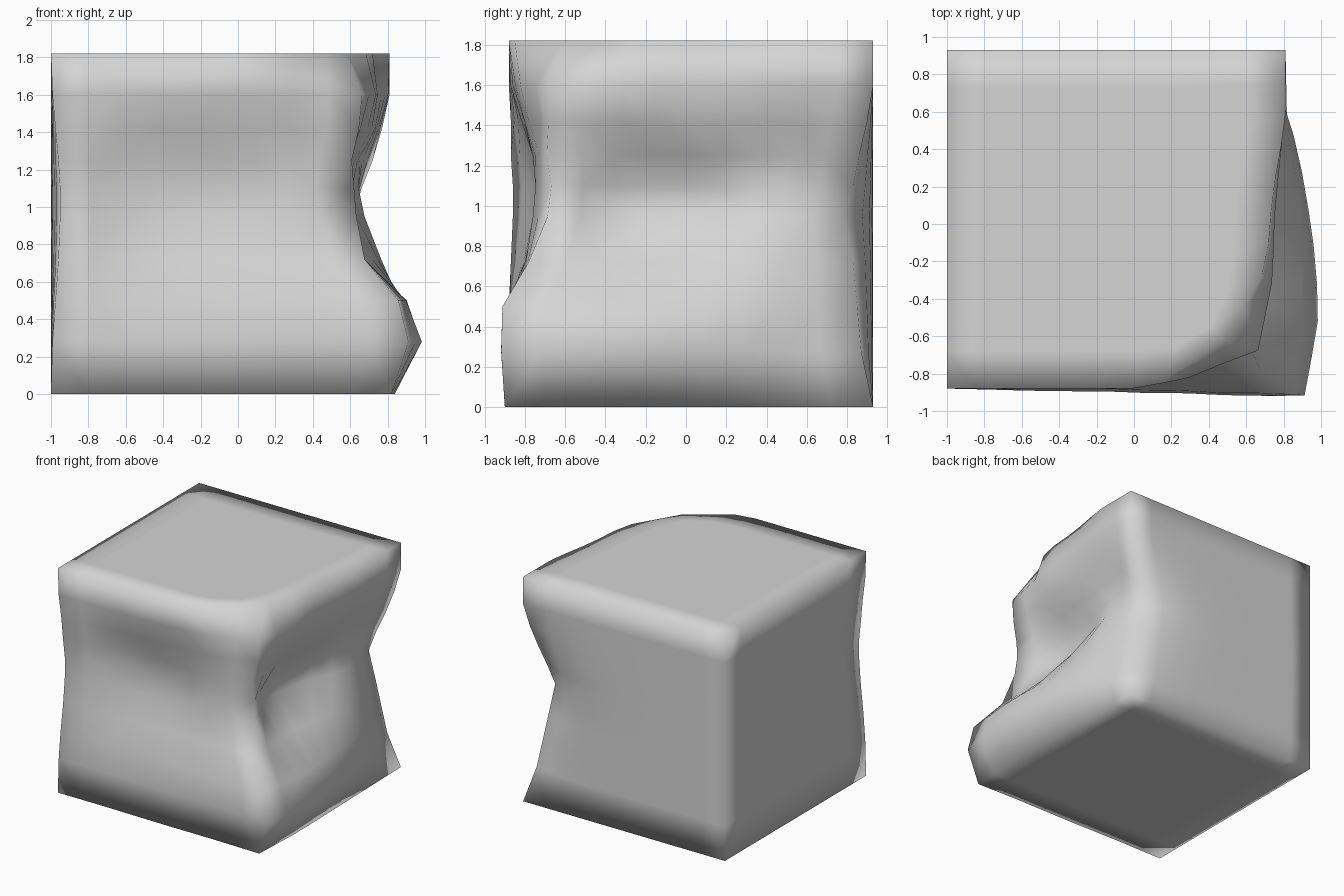
import bpy
import bmesh
from mathutils import Vector, noise

old = bpy.data.objects.get("Cube")
if old:
    bpy.data.objects.remove(old, do_unlink=True)

# Heights of the grid rows, closer together around the notch
LEVELS = [0, .28, .5, .72, .95, 1.1, 1.25, 1.42, 1.6, 1.82]
CELLS = len(LEVELS) - 1

# Depth of the eroded side wall, bottom to top, columns run front to back
SIDE_WALL = [
    [.82, .84, .83, .82, .81],
    [.91, .99, .95, .87, .73],
    [.86, .90, .90, .84, .69],
    [.69, .66, .75, .77, .65],
    [.62, .49, .52, .68, .62],
    [.61, .49, .53, .64, .66],
    [.62, .57, .64, .66, .72],
    [.65, .67, .73, .75, .77],
    [.66, .74, .76, .80, .81],
    [.48, .71, .74, .81, .81],
]

# Depth of the weathered front wall, columns run outward to the notch
FRONT_WALL = [
    [-.88, -.88, -.89, -.89, -.90],
    [-.88, -.89, -.90, -.91, -.92],
    [-.88, -.87, -.88, -.90, -.91],
    [-.87, -.81, -.79, -.81, -.77],
    [-.86, -.77, -.74, -.76, -.70],
    [-.86, -.76, -.73, -.75, -.68],
    [-.87, -.77, -.75, -.76, -.68],
    [-.87, -.83, -.81, -.79, -.68],
    [-.88, -.87, -.87, -.84, -.68],
    [-.88, -.88, -.88, -.88, -.62],
]

# How far the back corner is worn inward on each row
BACK_WEAR = [0, .06, .08, .1, .14, .1, .07, .03, 0, 0]


def mix(a, b, t):
    return a + (b - a) * t


def across(row, t):
    """Blend the depths of a row at fraction t."""
    col = min(int(t * 4), 3)
    return mix(row[col], row[col + 1], t * 4 - col)


# Gridded block
bm = bmesh.new()
bmesh.ops.create_cube(bm, size=1)
bmesh.ops.subdivide_edges(bm, edges=bm.edges[:], cuts=CELLS - 1, use_grid_fill=True)

# Press the block into its eroded shape
for vert in bm.verts:
    u, v, w = (min(max(c + 0.5, 0), 1) for c in vert.co)
    level = round(w * CELLS)
    belly = 4 * w * (1 - w)
    rough = 0.04 * belly * noise.noise(Vector((u, v, w)) * 5)
    left = -1 + 0.05 * belly ** 2 * (1 - v) ** 4
    right = across(SIDE_WALL[level], v) + rough * (1 - v)
    front = across(FRONT_WALL[level], u) + rough * u
    back = 0.93 - BACK_WEAR[level] * u ** 8
    vert.co = (mix(left, right, u), mix(front, back, v), LEVELS[level])

bmesh.ops.triangulate(bm, faces=bm.faces[:])
for face in bm.faces:
    face.smooth = True

mesh = bpy.data.meshes.new("rock_block")
bm.to_mesh(mesh)
bm.free()
rock = bpy.data.objects.new("rock_block", mesh)
bpy.context.collection.objects.link(rock)

# Plain stone
stone = bpy.data.materials.new("grey_stone")
stone.use_nodes = True
grey = (0.66, 0.66, 0.66, 1)
stone.diffuse_color = grey
stone.node_tree.nodes["Principled BSDF"].inputs["Base Color"].default_value = grey
mesh.materials.append(stone)
